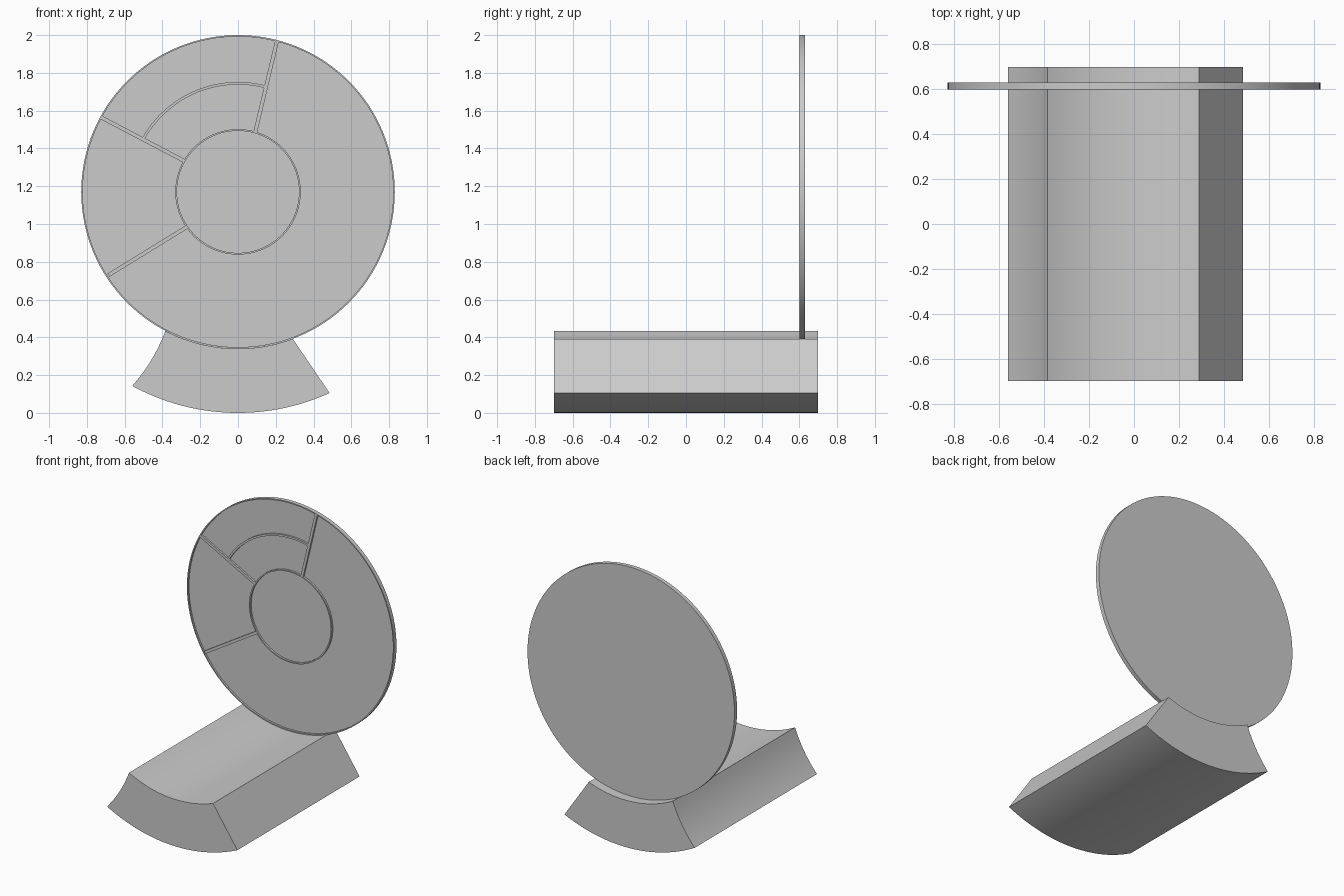
import bpy, bmesh
from math import sin, cos, radians, hypot, atan2, degrees

if "Cube" in bpy.data.objects:
    bpy.data.objects.remove(bpy.data.objects["Cube"])

CZ = 1.17            # height of the disc centre
R = 0.83             # disc radius
FRONT, BACK = 0.60, 0.63
FLOOR = 0.613        # recessed face between the raised lines


def polar(r, deg):
    return (r * cos(radians(deg)), CZ + r * sin(radians(deg)))


def arc(r, a0, a1, n):
    return [polar(r, a0 + (a1 - a0) * i / n) for i in range(n + 1)]


def finish(name, bm):
    bmesh.ops.remove_doubles(bm, verts=bm.verts, dist=1e-6)
    bmesh.ops.recalc_face_normals(bm, faces=bm.faces)
    mesh = bpy.data.meshes.new(name)
    bm.to_mesh(mesh)
    bm.free()
    ob = bpy.data.objects.new(name, mesh)
    bpy.context.collection.objects.link(ob)
    bpy.ops.object.select_all(action='DESELECT')
    ob.select_set(True)
    bpy.context.view_layer.objects.active = ob
    bpy.ops.object.shade_smooth_by_angle(angle=radians(30))
    return ob


def prism(name, outline, y0, y1):
    """Extrude an x-z outline along y."""
    bm = bmesh.new()
    face = bm.faces.new([bm.verts.new((x, y0, z)) for x, z in outline])
    ext = bmesh.ops.extrude_face_region(bm, geom=[face])
    verts = [v for v in ext['geom'] if isinstance(v, bmesh.types.BMVert)]
    bmesh.ops.translate(bm, verts=verts, vec=(0, y1 - y0, 0))
    return finish(name, bm)


def band(name, r0, r1, y0, y1, a0=0, a1=360, n=128):
    """Curved strip of rectangular section, full ring by default."""
    bm = bmesh.new()
    loops = []
    for i in range(n + 1):
        a = a0 + (a1 - a0) * i / n
        section = []
        for r, y in ((r0, y0), (r1, y0), (r1, y1), (r0, y1)):
            x, z = polar(r, a)
            section.append(bm.verts.new((x, y, z)))
        loops.append(section)
    for p, q in zip(loops, loops[1:]):
        for k in range(4):
            m = (k + 1) % 4
            bm.faces.new((p[k], p[m], q[m], q[k]))
    if a1 - a0 < 360:
        bm.faces.new(loops[0])
        bm.faces.new(loops[-1])
    return finish(name, bm)


def spoke(name, start, end, width=0.02):
    """Straight raised line between two x-z points."""
    (x0, z0), (x1, z1) = start, end
    d = hypot(x1 - x0, z1 - z0)
    nx, nz = -(z1 - z0) / d * width / 2, (x1 - x0) / d * width / 2
    prism(name, [(x0 + nx, z0 + nz), (x1 + nx, z1 + nz),
                 (x1 - nx, z1 - nz), (x0 - nx, z0 - nz)], FRONT, FLOOR + 0.007)


def angle_of(x, z):
    return degrees(atan2(z - CZ, x))


# Base block: disc-shaped cradle above, wide arc below, hollowed left flank
tl, bl = (-0.385, 0.433), (-0.56, 0.143)
mid = (-0.459, 0.28)
flank = []
for i in range(1, 12):
    t = i / 12
    flank.append(tuple((1 - t) ** 2 * b + 2 * t * (1 - t) * (2 * m - (b + e) / 2) + t * t * e
                       for b, m, e in zip(bl, mid, tl)))
left_top, right_top = angle_of(*tl), angle_of(0.29, 0.392)
left_low, right_low = angle_of(*bl), angle_of(0.485, 0.105)
prism("base_block",
      arc(R, left_top, right_top, 32) + arc(CZ, right_low, left_low, 32) + flank,
      -0.70, 0.70)

# Disc plate and its rim
prism("disc_plate", arc(R - 0.008, 0, 360, 128)[:-1], FLOOR, BACK)
band("disc_rim", R - 0.008, R, FRONT, BACK)

# Raised hub ring, dividing lines and the inner arc
band("hub_ring", 0.323, 0.332, FRONT, FLOOR + 0.007, n=96)
for name, inner, outer in (("upper_divider", (0.091, 1.485), (0.206, 1.968)),
                           ("left_divider", (-0.287, 1.335), (-0.722, 1.563)),
                           ("lower_divider", (-0.273, 0.983), (-0.686, 0.729))):
    spoke(name, inner, outer)
band("inner_arc", 0.568, 0.582, FRONT, FLOOR + 0.007, 75.2, 151, 40)
